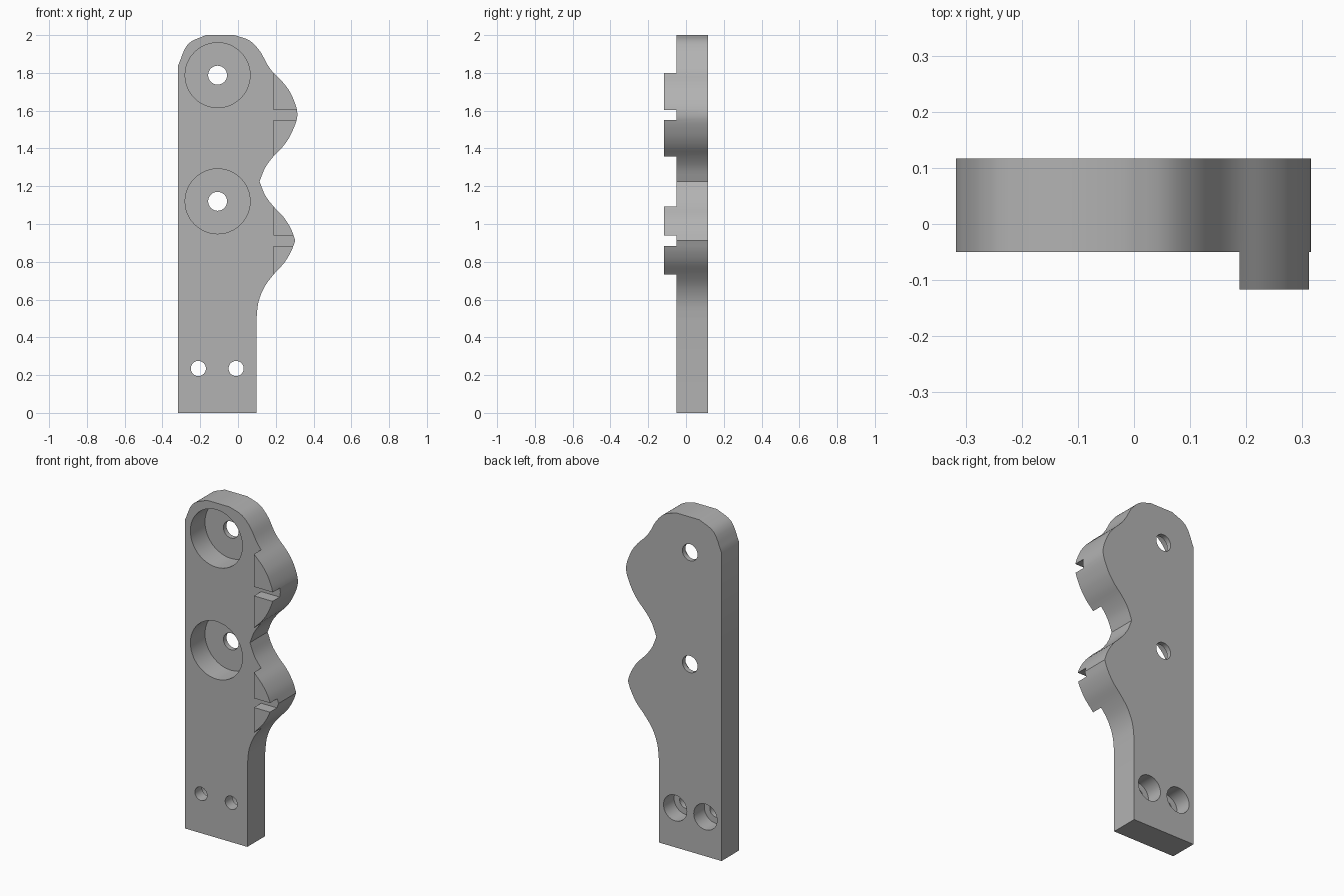
import bpy, bmesh, math
from mathutils import Matrix, Vector

if "Cube" in bpy.data.objects:
    bpy.data.objects.remove(bpy.data.objects["Cube"], do_unlink=True)

FRONT, BACK, TAB = -0.05, 0.117, -0.117   # plate faces and raised tab face
STEPS = 4

grey = bpy.data.materials.new("plain grey")
grey.use_nodes = True
grey.diffuse_color = (0.45, 0.45, 0.45, 1)
grey.node_tree.nodes["Principled BSDF"].inputs["Base Color"].default_value = grey.diffuse_color


def make_object(name, bm):
    bmesh.ops.recalc_face_normals(bm, faces=bm.faces)
    mesh = bpy.data.meshes.new(name)
    bm.to_mesh(mesh)
    bm.free()
    mesh.materials.append(grey)
    obj = bpy.data.objects.new(name, mesh)
    bpy.context.collection.objects.link(obj)
    return obj


def smooth_run(points):
    """Smooth curve through the points, without its last point."""
    p = [Vector(q) for q in points]
    p = [2 * p[0] - p[1]] + p + [2 * p[-1] - p[-2]]
    run = []
    for a, b, c, d in zip(p, p[1:], p[2:], p[3:]):
        for i in range(STEPS):
            t = i / STEPS
            run.append(0.5 * (2 * b + (c - a) * t + (2 * a - 5 * b + 4 * c - d) * t ** 2
                              + (3 * b - a - 3 * c + d) * t ** 3))
    return run


def cut(target, cutter):
    cutter.hide_render = True
    mod = target.modifiers.new("cut", 'BOOLEAN')
    mod.operation, mod.solver, mod.object = 'DIFFERENCE', 'EXACT', cutter
    bpy.context.view_layer.objects.active = target
    bpy.ops.object.modifier_apply(modifier=mod.name)
    bpy.data.objects.remove(cutter, do_unlink=True)


def box(name, lo, hi):
    bm = bmesh.new()
    bmesh.ops.create_cube(bm, size=1)
    for v in bm.verts:
        v.co = [(l + h) / 2 + c * (h - l) for l, h, c in zip(lo, hi, v.co)]
    return make_object(name, bm)


def bore(name, x, z, radius, y0, y1):
    bm = bmesh.new()
    place = Matrix.Translation((x, (y0 + y1) / 2, z)) @ Matrix.Rotation(math.pi / 2, 4, 'X')
    bmesh.ops.create_cone(bm, cap_ends=True, segments=48, radius1=radius, radius2=radius,
                          depth=y1 - y0, matrix=place)
    return make_object(name, bm)


# Outline of the plate: smooth runs meeting at sharp corners
lower_lobe = [(0.097, 0.49), (0.108, 0.585), (0.139, 0.665), (0.188, 0.732),
              (0.245, 0.795), (0.282, 0.857), (0.303, 0.912)]
lower_top = [(0.303, 0.912), (0.28, 0.975), (0.24, 1.038), (0.188, 1.093),
             (0.144, 1.152), (0.114, 1.225)]
upper_lobe = [(0.114, 1.225), (0.144, 1.298), (0.188, 1.358), (0.242, 1.415), (0.285, 1.485),
              (0.315, 1.58), (0.285, 1.68), (0.242, 1.745), (0.188, 1.80), (0.155, 1.845),
              (0.116, 1.915), (0.06, 1.972), (-0.02, 2.0)]
top_corner = [(-0.17, 2.0), (-0.265, 1.952), (-0.317, 1.84)]
outline = [(-0.317, 0), (0.097, 0)]
for run in (lower_lobe, lower_top, upper_lobe):
    outline += smooth_run(run)
outline += [upper_lobe[-1]] + smooth_run(top_corner) + [top_corner[-1]]

# Solid plate at the full depth of the tabs
bm = bmesh.new()
face = bm.faces.new([bm.verts.new((x, TAB, min(z, 2))) for x, z in outline])
grown = bmesh.ops.extrude_face_region(bm, geom=[face])["geom"]
bmesh.ops.translate(bm, vec=(0, BACK - TAB, 0),
                    verts=[g for g in grown if isinstance(g, bmesh.types.BMVert)])
plate = make_object("bracket_plate", bm)

# Lower the front face, leaving a raised tab on each lobe, then slot the tabs
cut(plate, box("front_relief", (-1, -1, -1), (0.188, FRONT, 3)))
for low, high in ((0.883, 0.938), (1.55, 1.604)):
    cut(plate, box("tab_slot", (0.1, -1, low), (1, FRONT, high)))

# Round pockets with through holes
for z in (1.12, 1.788):
    cut(plate, bore("pocket", -0.108, z, 0.172, -0.3, 0.088))
    cut(plate, bore("pocket_hole", -0.108, z, 0.05, -0.3, 0.3))

# Mounting holes counterbored from the back
for x in (-0.21, -0.01):
    cut(plate, bore("mounting_hole", x, 0.235, 0.04, -0.3, 0.3))
    cut(plate, bore("counterbore", x, 0.235, 0.077, 0.017, 0.3))

bpy.ops.object.select_all(action='DESELECT')
plate.select_set(True)
bpy.context.view_layer.objects.active = plate
bpy.ops.object.shade_smooth_by_angle(angle=math.radians(25))
